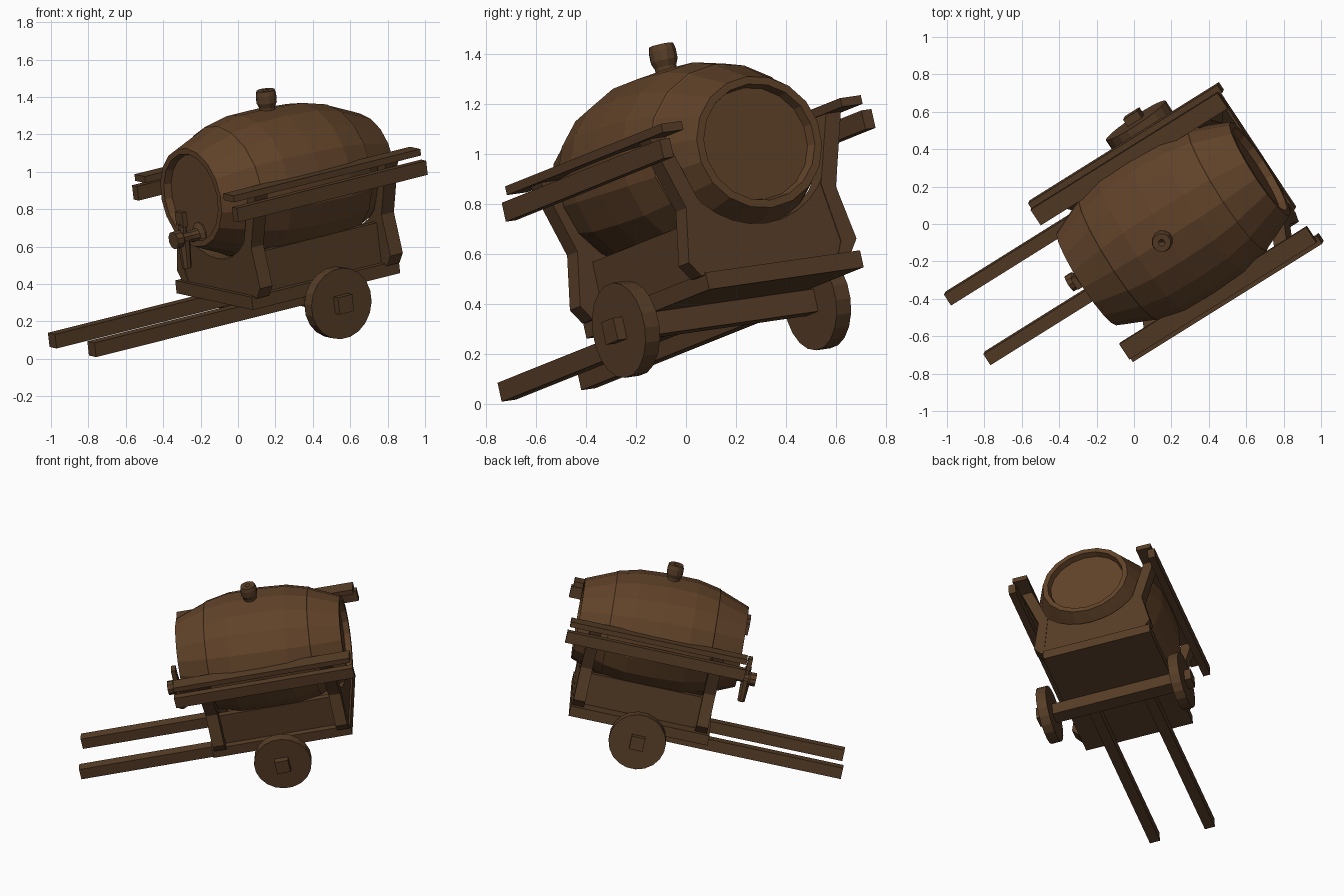
import bpy, bmesh
from math import sin, cos, pi, radians
from mathutils import Vector, Matrix

if "Cube" in bpy.data.objects:
    bpy.data.objects.remove(bpy.data.objects["Cube"])

# Cart frame: u runs front to back, v across, w up; the whole cart is turned and tilted
yaw, pitch, roll = radians(32), radians(12), radians(7)
TILT = (Matrix.Rotation(yaw, 4, 'Z') @ Matrix.Rotation(-pitch, 4, 'Y')
        @ Matrix.Rotation(roll, 4, 'X'))


def material(name, rgb):
    m = bpy.data.materials.new(name)
    m.diffuse_color = (*rgb, 1)
    m.use_nodes = True
    m.node_tree.nodes["Principled BSDF"].inputs["Base Color"].default_value = m.diffuse_color
    return m


WOOD = material("wood", (0.095, 0.047, 0.020))
STAVE = material("stave_wood", (0.118, 0.055, 0.022))


def finish(name, bm, mat=WOOD):
    bmesh.ops.recalc_face_normals(bm, faces=bm.faces)
    me = bpy.data.meshes.new(name)
    bm.to_mesh(me)
    bm.free()
    me.materials.append(mat)
    ob = bpy.data.objects.new(name, me)
    ob.matrix_world = TILT
    bpy.context.collection.objects.link(ob)
    return ob


def box(name, u, v, w):
    """Box from (min, max) ranges along the cart axes."""
    bm = bmesh.new()
    size = [r[1] - r[0] for r in (u, v, w)]
    mid = Vector([(r[0] + r[1]) / 2 for r in (u, v, w)])
    bmesh.ops.create_cube(bm, size=1, matrix=Matrix.Translation(mid) @ Matrix.Diagonal((*size, 1)))
    return finish(name, bm)


def plate(name, u, outline):
    """Extrude a (v, w) outline along u."""
    bm = bmesh.new()
    face = bm.faces.new([bm.verts.new((u[0], v, w)) for v, w in outline])
    ext = bmesh.ops.extrude_face_region(bm, geom=[face])
    moved = [g for g in ext['geom'] if isinstance(g, bmesh.types.BMVert)]
    bmesh.ops.translate(bm, verts=moved, vec=(u[1] - u[0], 0, 0))
    return finish(name, bm)


def lathe(name, start, axis, side, profile, n, stretch=1.0, mat=WOOD):
    """Turn (distance, radius) points about an axis; stretch widens along side."""
    start, axis, side = Vector(start), Vector(axis).normalized(), Vector(side).normalized()
    up = axis.cross(side)
    bm = bmesh.new()
    rings = []
    for t, r in profile:
        c = start + axis * t
        if r == 0:
            rings.append([bm.verts.new(c)] * n)
        else:
            angles = [2 * pi * (i + 0.5) / n for i in range(n)]
            rings.append([bm.verts.new(c + side * (r * stretch * cos(a)) + up * (r * sin(a)))
                          for a in angles])
    for a, b in zip(rings, rings[1:]):
        for i in range(n):
            j = (i + 1) % n
            vs = list(dict.fromkeys([a[i], a[j], b[j], b[i]]))
            bm.faces.new(vs)
    return finish(name, bm, mat)


# Barrel with recessed heads and slightly stepped hoop lines
L = 1.11
half = [(0.04, 0), (0.04, 0.228), (0.0, 0.237), (0.0, 0.268), (0.06, 0.292),
        (0.2, 0.347), (0.205, 0.353), (0.36, 0.388)]
profile = half + [(L / 2, 0.395)] + [(L - t, r) for t, r in reversed(half)]
lathe("barrel", (-0.18, 0, 0.927), (1.11, 0, -0.045), (0, 1, 0), profile, 18, 1.11, STAVE)

# Bung on top
lathe("bung", (0.365, 0.008, 1.26), (0.03, 0, 1), (1, 0, 0),
      [(0, 0), (0, 0.042), (0.05, 0.045), (0.075, 0.056), (0.115, 0.056), (0.14, 0.05),
       (0.14, 0.018), (0.125, 0)], 12)

# Tap on the front head
lathe("tap_body", (-0.12, 0, 0.72), (-1, 0, 0), (0, 1, 0),
      [(0, 0), (0, 0.065), (0.035, 0.065), (0.05, 0.036), (0.09, 0.032), (0.15, 0.036),
       (0.16, 0.048), (0.2, 0.048), (0.2, 0)], 10)
lathe("tap_spout", (-0.255, 0, 0.71), (0, 0, -1), (1, 0, 0),
      [(0, 0), (0, 0.034), (0.155, 0.026), (0.155, 0)], 8)
lathe("tap_stem", (-0.255, 0, 0.72), (0, 0, 1), (1, 0, 0),
      [(0, 0), (0, 0.022), (0.08, 0.022), (0.08, 0)], 8)
box("tap_key", (-0.27, -0.24), (-0.035, 0.035), (0.785, 0.865))

# Platform and shafts
box("platform", (-0.085, 0.863), (-0.343, 0.404), (0.33, 0.40))
for side, v in (("right", -0.16), ("left", 0.225)):
    box(f"{side}_shaft", (-1.01, 0.345), (v - 0.035, v + 0.035), (0.25, 0.328))

# Cradle boards hugging the barrel, with splayed posts at the corners
post = [(0.36, 0.39), (0.405, 0.45), (0.362, 0.67), (0.462, 0.967),
        (0.39, 0.967), (0.295, 0.69), (0.33, 0.45), (0.30, 0.39)]
arc = [(0.37 * cos(a), 0.9 + 0.335 * sin(a))
       for a in [radians(-28 - 124 * i / 10) for i in range(11)]]
cradle = [(-0.34, 0.395), (0.34, 0.395), (0.345, 0.72)] + arc + [(-0.345, 0.72)]
for end, u in (("front", (-0.065, 0.015)), ("rear", (0.775, 0.855))):
    plate(f"{end}_cradle", (u[0] + 0.004, u[1] - 0.004), cradle)
    for side, s in (("left", 1), ("right", -1)):
        plate(f"{end}_{side}_post", u, [(s * v, w) for v, w in post])

# Side panels and rails
for side, s in (("left", 1), ("right", -1)):
    def span(a, b):
        return tuple(sorted((s * a, s * b)))
    box(f"{side}_panel", (0.0, 0.79), span(0.26, 0.30), (0.395, 0.62))
    box(f"{side}_top_rail", (-0.215, 0.99), span(0.383, 0.483), (0.967, 1.003))
    box(f"{side}_side_rail", (-0.22, 1.0), span(0.463, 0.512), (0.862, 0.94))

# Axle and wheels
box("axle", (0.335, 0.427), (-0.535, 0.548), (0.238, 0.33))
for side, v in (("right", -0.456), ("left", 0.468)):
    lathe(f"{side}_wheel", (0.381, v - 0.035, 0.283), (0, 1, 0), (1, 0, 0),
          [(0, 0), (0, 0.192), (0.07, 0.192), (0.07, 0)], 20)
